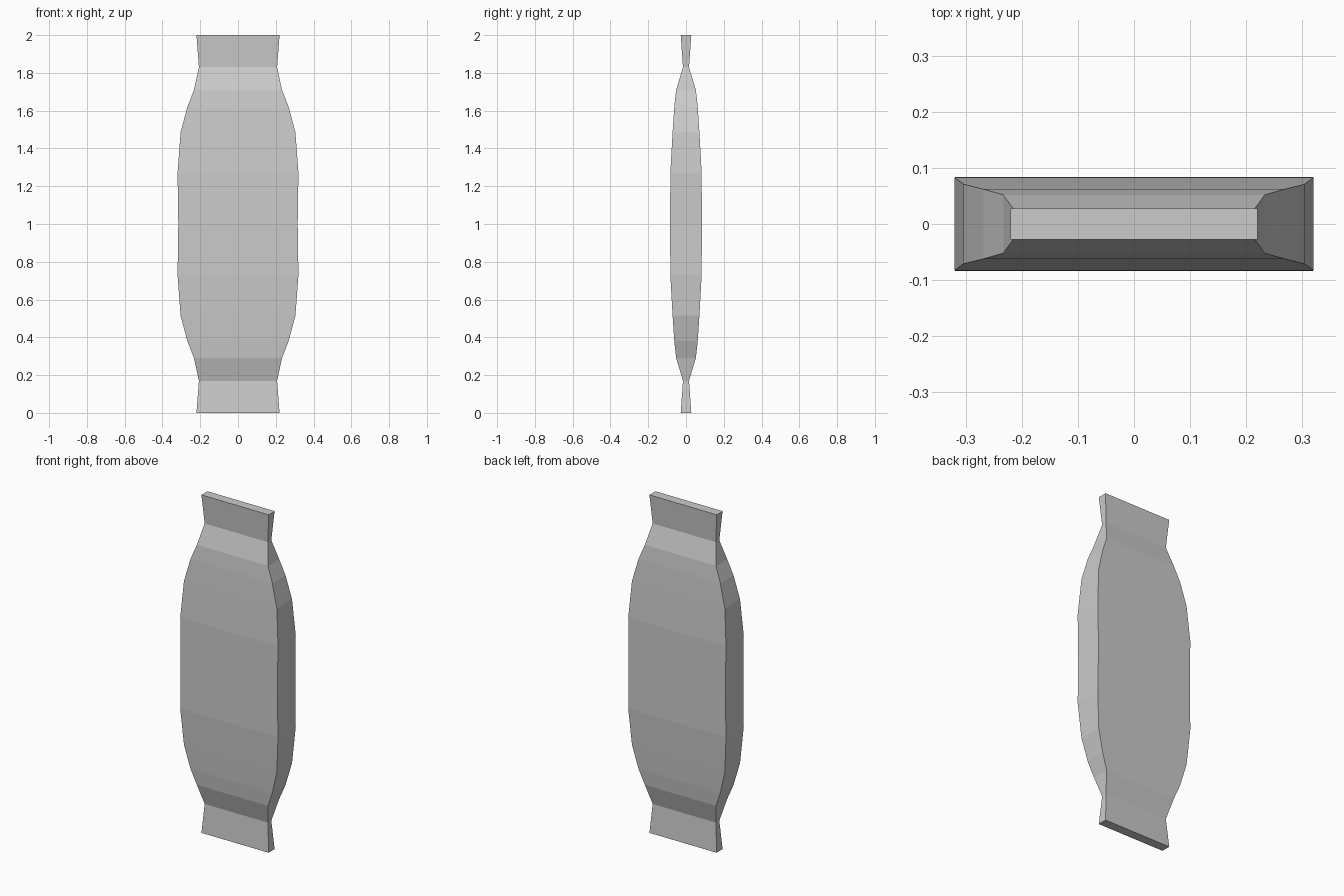
import bpy, bmesh

if "Cube" in bpy.data.objects:
    bpy.data.objects.remove(bpy.data.objects["Cube"])

# Lower half of the outline: height, half width, half depth
half = [(0, .22, .028), (.17, .207, .016), (.29, .233, .052), (.38, .268, .062),
        (.515, .304, .071), (.73, .32, .083)]
middle = [(1.0, .316, .084)]
profile = half + middle + [(2 - z, w, d) for z, w, d in reversed(half)]

# Loft rectangular sections into the bulging body with flared flat ends
bm = bmesh.new()
rings = [[bm.verts.new((sx * w, sy * d, z))
          for sx, sy in ((-1, -1), (1, -1), (1, 1), (-1, 1))]
         for z, w, d in profile]
for a, b in zip(rings, rings[1:]):
    for i in range(4):
        j = (i + 1) % 4
        bm.faces.new((a[i], a[j], b[j], b[i]))
bm.faces.new(rings[0][::-1])
bm.faces.new(rings[-1])

mesh = bpy.data.meshes.new("wrapped_bar")
bm.to_mesh(mesh)
bm.free()
bar = bpy.data.objects.new("wrapped_bar", mesh)
bpy.context.collection.objects.link(bar)
